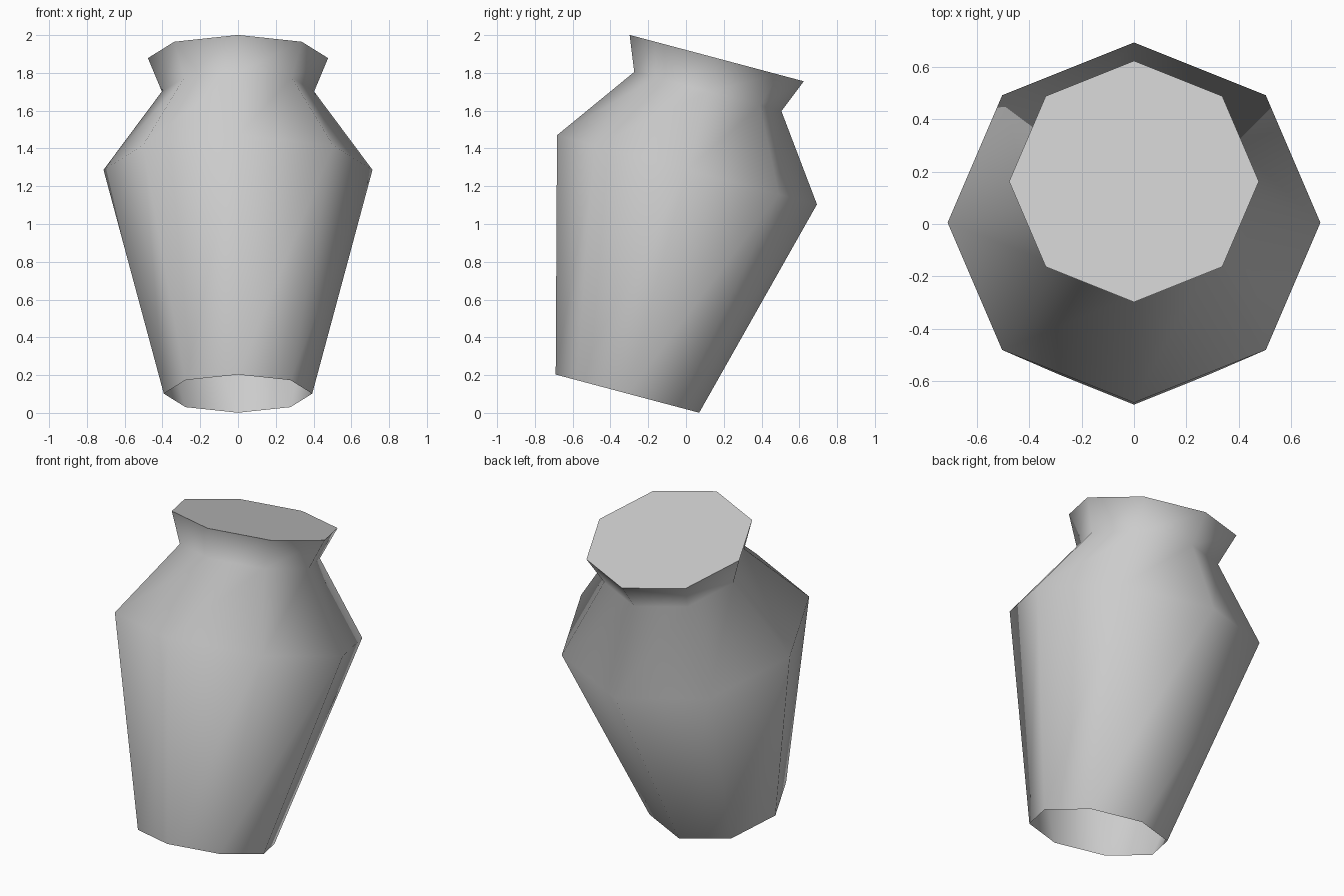
import bpy
import bmesh
from math import radians, cos, sin, tau
from mathutils import Matrix, Vector

default = bpy.data.objects.get("Cube")
if default:
    bpy.data.objects.remove(default, do_unlink=True)

SIDES = 8
# (radius, height along the axis): foot, shoulder, neck, lip
PROFILE = [(0.393, 0), (0.712, 1.226), (0.403, 1.655), (0.477, 1.838)]

grey = bpy.data.materials.new("light_grey_clay")
grey.use_nodes = True
colour = (0.6, 0.6, 0.6, 1)
grey.diffuse_color = colour
grey.node_tree.nodes["Principled BSDF"].inputs["Base Color"].default_value = colour

# Rings of the eight-sided jar, joined by walls; the foot stays open
bm = bmesh.new()
rings = []
for radius, height in PROFILE:
    angles = [tau * i / SIDES for i in range(SIDES)]
    rings.append([bm.verts.new((radius * cos(a), radius * sin(a), height)) for a in angles])
for low, high in zip(rings, rings[1:]):
    for i in range(SIDES):
        j = (i + 1) % SIDES
        bm.faces.new((low[i], low[j], high[j], high[i]))

# Flat closed top
bm.faces.new(rings[-1])

# Lean the jar backwards about its foot
lean = Matrix.Translation(Vector((0, -0.31, 0.102))) @ Matrix.Rotation(radians(-14.9), 4, "X")
bm.transform(lean)

mesh = bpy.data.meshes.new("leaning_jar")
bm.to_mesh(mesh)
bm.free()
mesh.materials.append(grey)
jar = bpy.data.objects.new("leaning_jar", mesh)
bpy.context.collection.objects.link(jar)

# Smooth walls with a crisp rim around the top
bpy.ops.object.select_all(action="DESELECT")
jar.select_set(True)
bpy.context.view_layer.objects.active = jar
bpy.ops.object.shade_smooth_by_angle(angle=radians(80))
